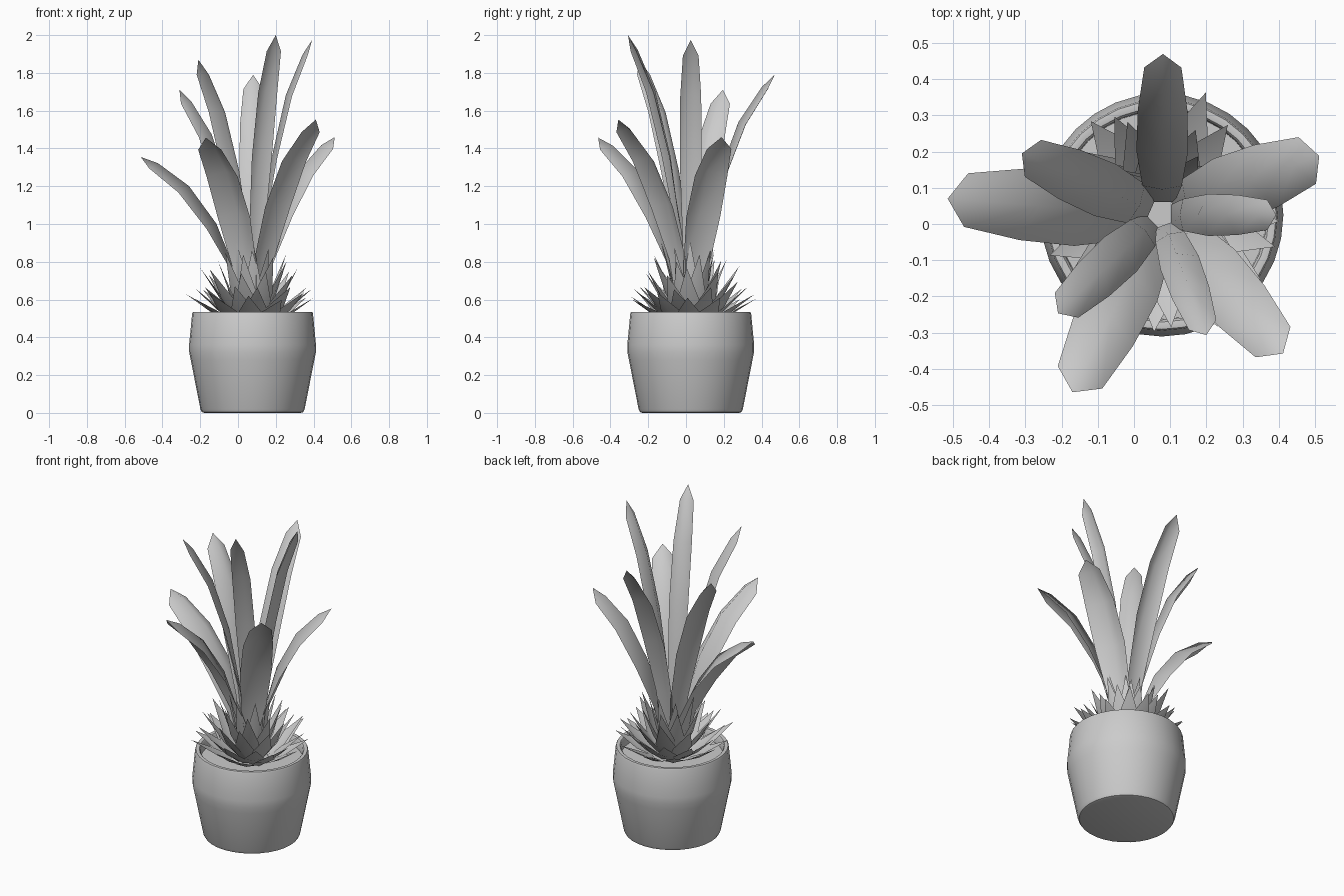
import bpy, bmesh, math, random
from mathutils import Vector

if "Cube" in bpy.data.objects:
    bpy.data.objects.remove(bpy.data.objects["Cube"])

random.seed(4)
CX, CY = 0.077, 0.025   # axis of the pot


def make_object(name, bm, angle=40):
    mesh = bpy.data.meshes.new(name)
    bm.to_mesh(mesh)
    bm.free()
    ob = bpy.data.objects.new(name, mesh)
    bpy.context.collection.objects.link(ob)
    bpy.ops.object.select_all(action='DESELECT')
    ob.select_set(True)
    bpy.context.view_layer.objects.active = ob
    bpy.ops.object.shade_smooth_by_angle(angle=math.radians(angle))
    return ob


def lathe(name, profile, n=32):
    bm = bmesh.new()
    rings = []
    for r, z in profile:
        rings.append([bm.verts.new((CX + r * math.cos(2 * math.pi * i / n),
                                    CY + r * math.sin(2 * math.pi * i / n), z)) for i in range(n)])
    for a, b in zip(rings, rings[1:]):
        for i in range(n):
            j = (i + 1) % n
            bm.faces.new((a[i], a[j], b[j], b[i]))
    bm.faces.new(rings[0][::-1])
    bm.faces.new(rings[-1])
    return make_object(name, bm)


def add_blade(bm, angle, rows, tip):
    """Folded blade: rows of (radius, z, half width, fold vector in the r-z plane)."""
    out = Vector((math.cos(angle), math.sin(angle), 0))
    side = Vector((-out.y, out.x, 0))
    up = Vector((0, 0, 1))
    base = Vector((CX, CY, 0))
    strips = []
    for r, z, w, fold in rows:
        spine = base + out * r + up * z
        off = out * fold.x + up * fold.y
        strips.append([bm.verts.new(spine + off - side * w), bm.verts.new(spine - off),
                       bm.verts.new(spine + off + side * w)])
    for a, b in zip(strips, strips[1:]):
        for i in (0, 1):
            bm.faces.new((a[i], a[i + 1], b[i + 1], b[i]))
    t = bm.verts.new(base + out * tip[0] + up * tip[1])
    last = strips[-1]
    bm.faces.new((last[0], last[1], t))
    bm.faces.new((last[1], last[2], t))


# Pot with rounded foot, shoulder and rim
lathe("pot", [(0.255, 0), (0.268, 0.004), (0.276, 0.02), (0.327, 0.28), (0.335, 0.32),
              (0.336, 0.36), (0.331, 0.41), (0.320, 0.525), (0.316, 0.534), (0.308, 0.535),
              (0.296, 0.533), (0.290, 0.525), (0.288, 0.47)])
# Soil
lathe("soil", [(0.289, 0.455), (0.289, 0.475)])

# Long leaves, given by tip position
tips = [(0.08, 0.47, 1.79), (-0.515, 0.07, 1.355), (-0.31, 0.195, 1.71),
        (0.512, 0.188, 1.46), (0.393, 0.025, 1.975), (0.2, -0.307, 2.0),
        (0.412, -0.358, 1.553), (-0.17, -0.465, 1.457), (-0.21, -0.247, 1.87)]
# Spine fractions of radius and height, half width, fold strength
spine = [(0.08, 0.0, 0.045, 0), (0.17, 0.3, 0.07, 0.1), (0.36, 0.57, 0.092, 0.25),
         (0.61, 0.80, 0.088, 0.3), (0.88, 0.945, 0.066, 0.33)]
bm = bmesh.new()
for x, y, z in tips:
    dx, dy = x - CX, y - CY
    R, H = math.hypot(dx, dy), z - 0.5
    s = 1.05 - (z - 1.45) * 0.8                # taller leaves are narrower
    down = Vector((H, -R)).normalized()        # edges fold outward and down
    rows = [(R * fr, 0.5 + H * fz, w * s, down * (w * s * f)) for fr, fz, w, f in spine]
    add_blade(bm, math.atan2(dy, dx), rows, (R, z))
make_object("long_leaves", bm, 70)

# Rosette of short pointed leaves: tip radius, tip z, base radius, base z, half width, count
rings = [(0.355, 0.62, 0.11, 0.48, 0.06, 11), (0.315, 0.68, 0.09, 0.485, 0.06, 11),
         (0.265, 0.76, 0.075, 0.50, 0.058, 10), (0.21, 0.83, 0.06, 0.52, 0.052, 9),
         (0.15, 0.89, 0.05, 0.54, 0.045, 8)]
bm = bmesh.new()
for k, (tr, tz, br, bz, w, n) in enumerate(rings):
    for i in range(n):
        a = 2 * math.pi * (i + 0.5 * (k % 2)) / n + random.uniform(-0.1, 0.1)
        r = tr + random.uniform(-0.035, 0.015)
        z = tz + random.uniform(-0.03, 0.02)
        mr, mz = br + (r - br) * 0.42, bz + (z - bz) * 0.36
        fold = Vector((-(z - bz), r - br)).normalized() * 0.006   # edges fold upward
        add_blade(bm, a, [(br, bz, w * 0.75, fold), (mr, mz, w, fold)], (r, z))
make_object("short_leaves", bm, 30)
